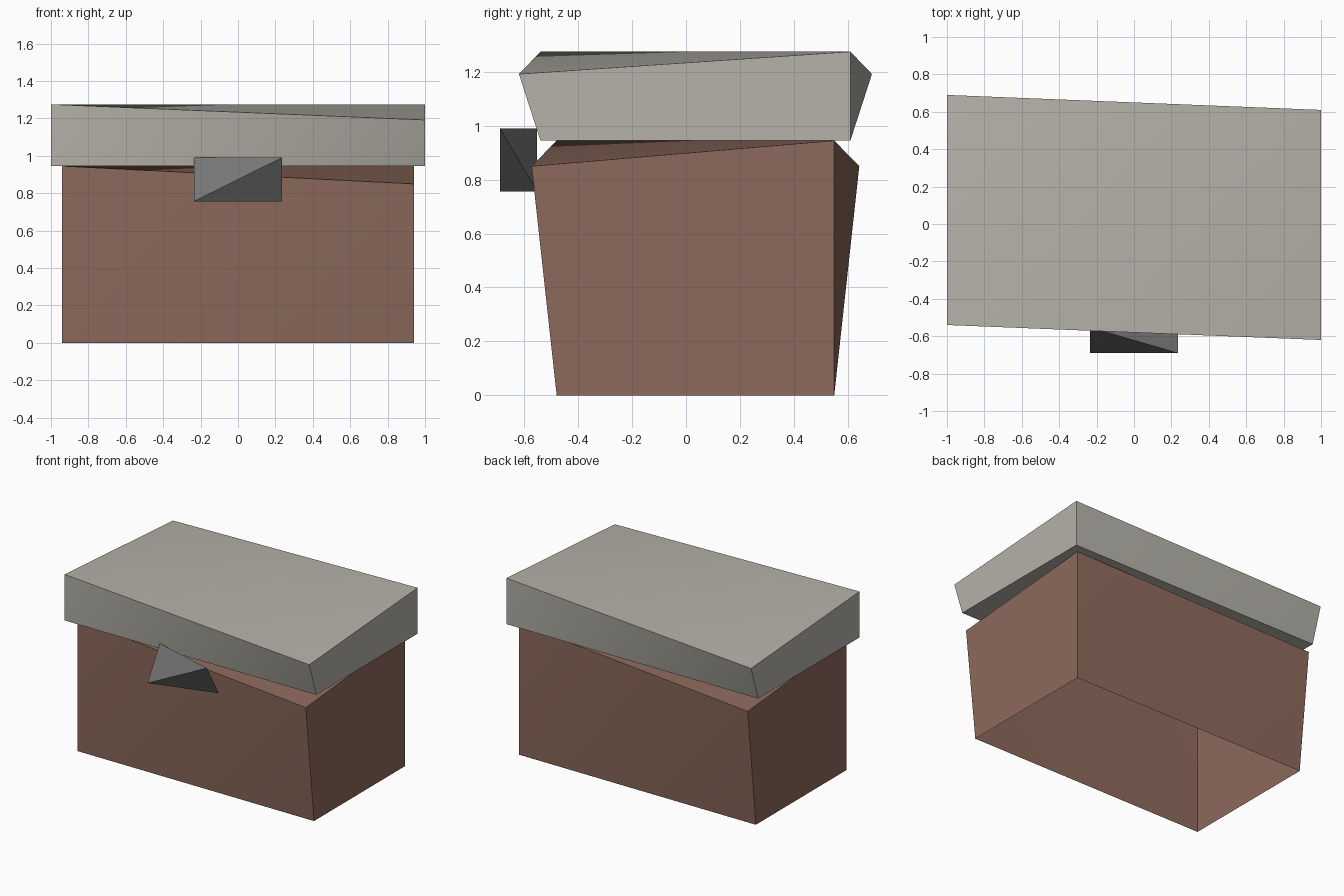
import bpy
import bmesh
from mathutils import Vector

cube = bpy.data.objects.get("Cube")
if cube:
    bpy.data.objects.remove(cube, do_unlink=True)


def make_material(name, rgb):
    mat = bpy.data.materials.new(name)
    mat.use_nodes = True
    color = (*rgb, 1.0)
    mat.diffuse_color = color
    mat.node_tree.nodes["Principled BSDF"].inputs["Base Color"].default_value = color
    return mat


def make_hull(name, points, mat, open_bottom=False, smooth=True):
    """Skin the corner points with a convex shell."""
    bm = bmesh.new()
    verts = [bm.verts.new(Vector(p)) for p in points]
    bmesh.ops.convex_hull(bm, input=verts)
    bmesh.ops.recalc_face_normals(bm, faces=bm.faces)
    if open_bottom:
        low = [f for f in bm.faces if f.normal.z < -0.9]
        bmesh.ops.delete(bm, geom=low, context="FACES_ONLY")
    mesh = bpy.data.meshes.new(name)
    bm.to_mesh(mesh)
    bm.free()
    mesh.materials.append(mat)
    obj = bpy.data.objects.new(name, mesh)
    bpy.context.collection.objects.link(obj)
    if smooth:
        bpy.ops.object.select_all(action="DESELECT")
        obj.select_set(True)
        bpy.context.view_layer.objects.active = obj
        bpy.ops.object.shade_smooth_by_angle()
    return obj


def twisted_box(half_x, half_y, bottom, top, lean, drop, mid_y=0.035):
    """Box corners; two opposite top corners lean outward and sink."""
    points = []
    for sx in (-1, 1):
        for sy in (-1, 1):
            skew = sx != sy
            points.append((sx * half_x, mid_y + sy * half_y, bottom))
            points.append((sx * half_x, mid_y + sy * (half_y + lean * skew), top - drop * skew))
    return points


brown = make_material("wood_brown", (0.266, 0.144, 0.107))
stone = make_material("pale_grey", (0.462, 0.445, 0.397))
metal = make_material("dark_grey", (0.18, 0.18, 0.18))

# Chest body, open underneath
make_hull("chest_body", twisted_box(0.94, 0.515, 0.0, 0.945, 0.093, 0.095), brown, open_bottom=True)

# Overhanging lid
make_hull("chest_lid", twisted_box(1.0, 0.575, 0.945, 1.275, 0.08, 0.083), stone)

# Four-sided latch wedge: alternate corners of a small block
x, front, back, low, high = 0.235, -0.69, -0.553, 0.757, 0.99
latch_points = [(-x, back, high), (-x, front, low), (x, front, high), (x, back, low)]
make_hull("latch", latch_points, metal, smooth=False)
